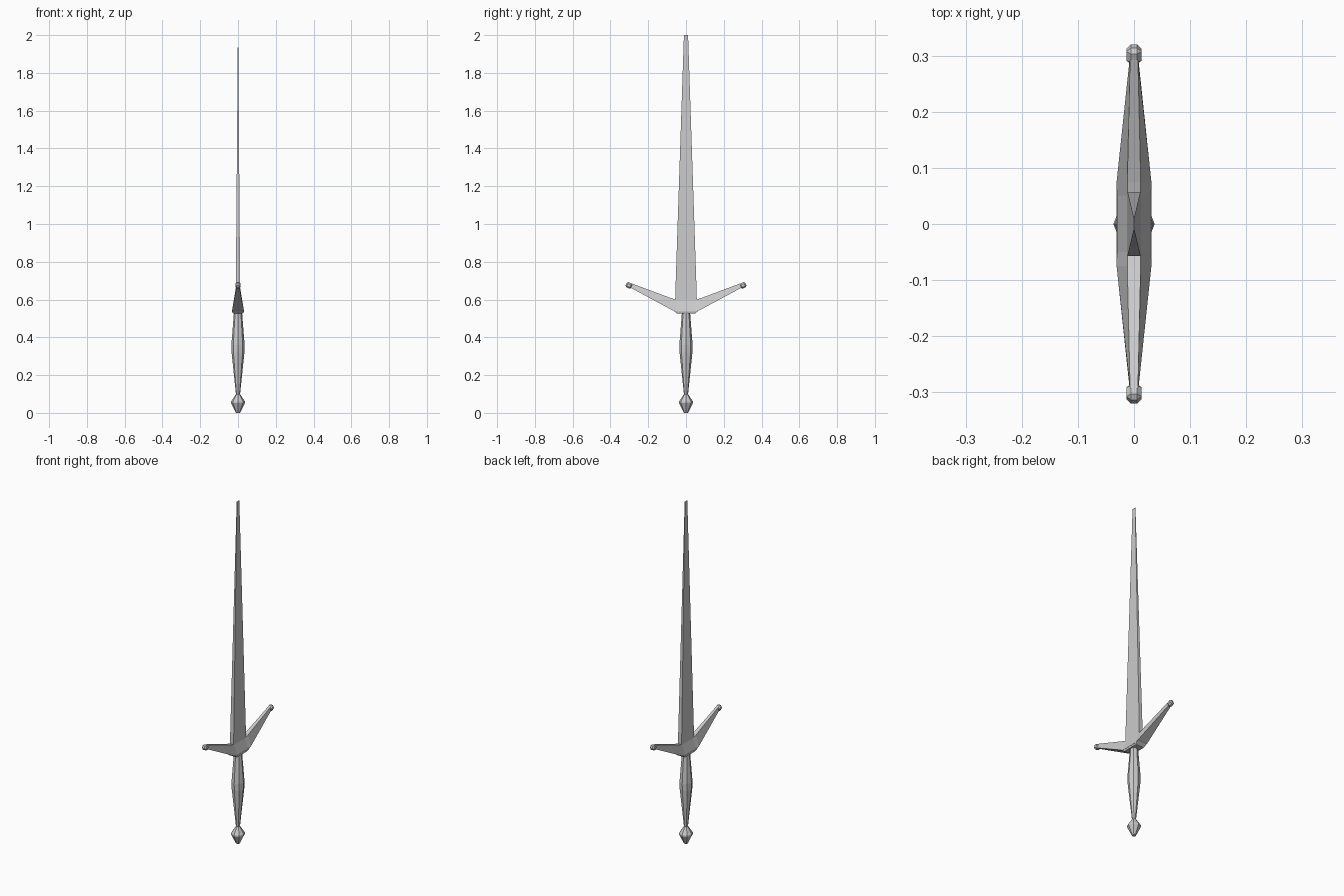
import bpy, bmesh, math
from mathutils import Matrix

if "Cube" in bpy.data.objects:
    bpy.data.objects.remove(bpy.data.objects["Cube"])


def finish(name, bm):
    bmesh.ops.recalc_face_normals(bm, faces=bm.faces[:])
    me = bpy.data.meshes.new(name)
    bm.to_mesh(me)
    bm.free()
    ob = bpy.data.objects.new(name, me)
    bpy.context.collection.objects.link(ob)
    return ob


def loft(name, rings):
    """Skin a list of equal-length point rings and cap both ends."""
    bm = bmesh.new()
    loops = [[bm.verts.new(p) for p in ring] for ring in rings]
    n = len(loops[0])
    for a, b in zip(loops, loops[1:]):
        for i in range(n):
            j = (i + 1) % n
            bm.faces.new((a[i], a[j], b[j], b[i]))
    bm.faces.new(loops[0][::-1])
    bm.faces.new(loops[-1])
    return finish(name, bm)


def lathe(name, profile, sides=8):
    angles = [2 * math.pi * i / sides for i in range(sides)]
    return loft(name, [[(r * math.cos(a), r * math.sin(a), z) for a in angles]
                       for r, z in profile])


# pommel and grip, eight-sided
lathe("pommel", [(0.011, 0), (0.037, 0.052), (0.037, 0.06), (0.012, 0.098)])
lathe("grip", [(0.010, 0.09), (0.034, 0.32), (0.035, 0.36), (0.021, 0.54)])

# blade: flat-edged wedge thinning to a narrow tip
loft("blade", [[(-t, -w, z), (t, -w, z), (t, 0, z), (t, w, z), (-t, w, z), (-t, 0, z)]
               for t, w, z in [(0.0125, 0.058, 0.56), (0.0115, 0.056, 0.65),
                               (0.0008, 0.011, 2.0)]])


# crossguard: trapezoid section swept through both raised arms
# columns: y, bottom z, bottom half width, top z, top half width
half = [(0.05, 0.535, 0.031, 0.598, 0.012),
        (0.075, 0.545, 0.031, 0.606, 0.012),
        (0.292, 0.662, 0.008, 0.687, 0.007)]
stations = [(-s[0], *s[1:]) for s in reversed(half)] + half
loft("crossguard", [[(-bw, y, b), (bw, y, b), (tw, y, t), (-tw, y, t)]
                    for y, b, bw, t, tw in stations])

# chamfered underside plate of the guard
loft("guard_base", [[(-x, -y, z), (x, -y, z), (x, y, z), (-x, y, z)]
                    for x, y, z in [(0.027, 0.048, 0.526), (0.031, 0.065, 0.54)]])

# small faceted knobs on the arm ends
for side, label in ((-1, "left"), (1, "right")):
    bm = bmesh.new()
    bmesh.ops.create_cube(bm, size=1)
    bmesh.ops.scale(bm, vec=(0.027, 0.033, 0.030), verts=bm.verts[:])
    bmesh.ops.bevel(bm, geom=bm.edges[:], offset=0.008, segments=1, affect='EDGES')
    m = Matrix.Translation((0, side * 0.302, 0.675)) @ Matrix.Rotation(side * math.radians(25), 4, 'X')
    bmesh.ops.transform(bm, matrix=m, verts=bm.verts[:])
    finish("guard_knob_" + label, bm)
